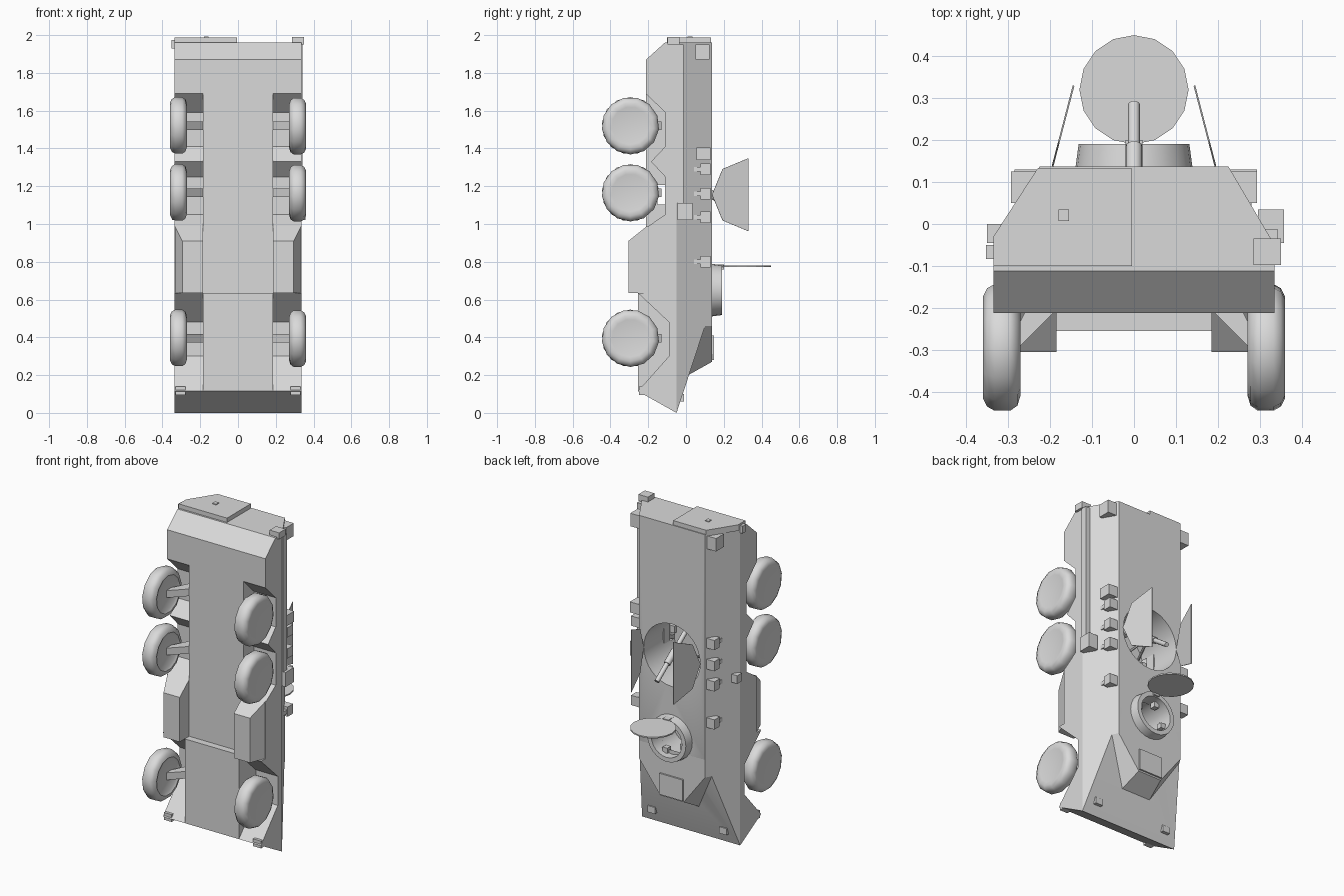
import bpy, bmesh, math
from mathutils import Vector, Matrix

if "Cube" in bpy.data.objects:
    bpy.data.objects.remove(bpy.data.objects["Cube"])

mat = bpy.data.materials.new("light_grey")
mat.diffuse_color = (0.7, 0.7, 0.7, 1)
mat.use_nodes = True
mat.node_tree.nodes["Principled BSDF"].inputs["Base Color"].default_value = mat.diffuse_color


def finish(name, bm):
    bmesh.ops.recalc_face_normals(bm, faces=bm.faces)
    me = bpy.data.meshes.new(name)
    bm.to_mesh(me)
    bm.free()
    me.materials.append(mat)
    ob = bpy.data.objects.new(name, me)
    bpy.context.collection.objects.link(ob)
    return ob


def solid(name, pts, both=False):
    """Convex solid around points; both=True adds the x-mirrored points."""
    bm = bmesh.new()
    for x, y, z in pts:
        bm.verts.new((x, y, z))
        if both:
            bm.verts.new((-x, y, z))
    bmesh.ops.convex_hull(bm, input=bm.verts)
    bmesh.ops.dissolve_limit(bm, angle_limit=0.01, verts=bm.verts, edges=bm.edges)
    return finish(name, bm)


def box(name, x, y, z):
    return solid(name, [(a, b, c) for a in x for b in y for c in z])


def prism(name, profile, x0, x1):
    """Extrude a (y, z) profile along x."""
    bm = bmesh.new()
    f = bm.faces.new([bm.verts.new((x0, y, z)) for y, z in profile])
    r = bmesh.ops.extrude_face_region(bm, geom=[f])
    verts = [v for v in r["geom"] if isinstance(v, bmesh.types.BMVert)]
    bmesh.ops.translate(bm, verts=verts, vec=(x1 - x0, 0, 0))
    return finish(name, bm)


def lathe(name, profile, centre, axis, n, closed=False):
    """Spin (radius, height) points round an axis through centre."""
    bm = bmesh.new()
    vs = [bm.verts.new((r, 0, h)) for r, h in profile]
    es = [bm.edges.new(p) for p in zip(vs, vs[1:])]
    if closed:
        es.append(bm.edges.new((vs[-1], vs[0])))
    bmesh.ops.spin(bm, geom=vs + es, cent=(0, 0, 0), axis=(0, 0, 1),
                   angle=math.tau, steps=n, use_duplicate=False)
    bmesh.ops.remove_doubles(bm, verts=bm.verts, dist=1e-5)
    rot = Vector((0, 0, 1)).rotation_difference(Vector(axis)).to_matrix().to_4x4()
    bmesh.ops.transform(bm, matrix=Matrix.Translation(centre) @ rot, verts=bm.verts)
    return finish(name, bm)


def rod(name, a, b, r, n=8):
    a, b = Vector(a), Vector(b)
    L = (b - a).length
    return lathe(name, [(0, 0), (r, 0), (r, L), (0, L)], a, (b - a).normalized(), n)


def smooth(ob, deg=40):
    bpy.ops.object.select_all(action='DESELECT')
    ob.select_set(True)
    bpy.context.view_layer.objects.active = ob
    bpy.ops.object.shade_smooth_by_angle(angle=math.radians(deg))


# Hull: sloped upper body, central belly
upper = solid("upper_hull", [(.335, -.05, 0), (.335, -.05, 1.96), (.225, .137, 1.96),
                             (.225, .137, .57)], True)
belly = prism("belly", [(-.05, 0), (-.255, .115), (-.255, .635), (-.212, .635),
                        (-.212, 1.87), (-.112, 1.96), (-.05, 1.96)], -.185, .185)
solid("driver_housing", [(.225, .137, .57), (.225, .137, .46), (.248, .098, .46),
                         (.08, .137, .27), (.10, .012, .2)], True)
box("driver_hatch", (-.08, .08), (.13, .147), (.28, .41))

# Side skirts with wheel arches and side lockers
ARCH = [(-.05, 0), (-.255, .115), (-.09, .30), (-.09, .48), (-.255, .635), (-.212, .635),
        (-.212, .98), (-.11, 1.05), (-.11, 1.25), (-.185, 1.33), (-.11, 1.41),
        (-.11, 1.59), (-.212, 1.69), (-.212, 1.87), (-.112, 1.96), (-.05, 1.96)]
for s, side in ((1, "right"), (-1, "left")):
    prism("wheel_arch_" + side, ARCH, s * .185, s * .335)
    solid("side_locker_" + side, [(s * x, y, z) for x, y, z in (
        (.185, -.305, .635), (.295, -.305, .635), (.185, -.305, .91), (.295, -.305, .91),
        (.185, -.205, .635), (.335, -.205, .635), (.185, -.205, .99), (.335, -.205, .99))])

    # Wheels and suspension arms
    for i, z in enumerate((.395, 1.165, 1.52)):
        w = lathe(f"wheel_{side}_{i + 1}",
                  [(0, .01), (.10, .01), (.115, 0), (.14, .008), (.152, .025), (.152, .062),
                   (.142, .08), (.122, .09), (.10, .086), (0, .08)],
                  (s * .27, -.294, z), (s, 0, 0), 13)
        smooth(w)
        solid(f"suspension_arm_{side}_{i + 1}",
              [(s * x, y, z + d) for d in (-.022, .022) for x, y in
               ((.17, -.13), (.17, -.19), (.22, -.13), (.29, -.27), (.29, -.31))])

    # Grenade launchers along the upper side
    for i, z in enumerate((.80, 1.035, 1.16, 1.29)):
        box(f"launcher_{side}_{i + 1}", (s * .23, s * .285), (.078, .13), (z - .03, z + .03))
        box(f"launcher_mount_{side}_{i + 1}", (s * .24, s * .28), (.042, .08),
            (z - .012, z + .012))
    box("rear_lamp_" + side, (s * .23, s * .293), (.05, .125), (1.87, 1.95))
    box("headlight_" + side, (s * .22, s * .27), (-.05, -.01), (.06, .10))
    box("tow_block_" + side, (s * .278, s * .332), (-.25, -.19), (.095, .14))

    # Mortar hatch flaps: half discs hinged at the roof, leaning inward
    bm = bmesh.new()
    rows = []
    for k in range(9):
        a = math.pi * k / 8
        t = 1 - math.sin(a)
        rows.append(bm.verts.new((s * (.192 - .05 * (1 - t)), .137 + .19 * (1 - t),
                                  1.155)))
    bm.clear()
    for k in range(5):
        a = math.pi * k / 4
        h = 1 - math.sin(a)
        bm.verts.new((s * (.192 - .05 * h), .137 + .192 * h, 1.155 - .193 * math.cos(a)))
    f = bm.faces.new(list(bm.verts))
    r = bmesh.ops.extrude_face_region(bm, geom=[f])
    bmesh.ops.translate(bm, vec=(s * .004, .001, 0),
                        verts=[v for v in r["geom"] if isinstance(v, bmesh.types.BMVert)])
    finish("mortar_hatch_flap_" + side, bm)

# Right-side extras
box("periscope_box", (.23, .293), (.055, .13), (1.34, 1.405))
box("side_rail", (.30, .342), (-.05, -.012), (1.11, 1.95))
box("exhaust_box", (.295, .357), (-.045, .035), (1.02, 1.11))
box("rear_step", (.285, .35), (-.098, -.035), (1.95, 1.99))
# Left-side extras
box("side_lamp", (-.35, -.31), (-.045, 0), (1.02, 1.07))
box("rear_marker", (-.352, -.33), (-.083, -.05), (1.93, 1.975))

# Rear door plate with handle
solid("rear_door", [(x, y, z) for z in (1.95, 1.987) for x, y in (
    (-.005, -.1), (-.335, -.1), (-.335, -.03), (-.23, .132), (-.005, .132))])
box("door_handle", (-.18, -.155), (.007, .035), (1.98, 1.992))

# Commander's cupola and raised lid
smooth(lathe("cupola_ring", [(.14, .13), (.132, .19), (.105, .19), (.105, .10)],
             (0, 0, .65), (0, 1, 0), 24, True), 30)
lathe("cupola_lid", [(0, 0), (.13, 0), (.13, .008), (0, .008)], (0, .32, .772), (0, 0, 1), 16)
box("lid_hinge", (-.02, .02), (.15, .20), (.76, .785))
for i in range(4):
    a = math.tau * i / 4 + .4
    x, z = .09 * math.cos(a), .65 + .09 * math.sin(a)
    box(f"cupola_sight_{i + 1}", (x - .016, x + .016), (.12, .155), (z - .016, z + .016))

# Openings cut through roof
cuts = []
for name, r, z, floor in (("mortar_pit_cutter", .193, 1.155, -.15),
                          ("cupola_cutter", .11, .65, -.03)):
    c = lathe(name, [(0, floor), (r, floor), (r, .3), (0, .3)], (0, 0, z), (0, 1, 0), 32)
    c.hide_render = True
    cuts.append(c)
for ob in (upper, belly):
    for c in cuts:
        m = ob.modifiers.new(c.name, 'BOOLEAN')
        m.operation, m.object, m.solver = 'DIFFERENCE', c, 'EXACT'
        bpy.context.view_layer.objects.active = ob
        bpy.ops.object.modifier_apply(modifier=m.name)
for c in cuts:
    bpy.data.objects.remove(c)
smooth(upper, 20)
smooth(belly, 20)

# Mortar in the pit
a, b = Vector((0, -.07, 1.305)), Vector((0, .285, 1.05))
smooth(rod("mortar_barrel", a, b, .014, 12))
smooth(rod("mortar_collar", a.lerp(b, .5), a.lerp(b, .72), .02, 12))
rod("mortar_base", a - Vector((0, .05, -.0)), a + Vector((0, .01, 0)), .04, 12)
for s, side in ((1, "right"), (-1, "left")):
    rod("mortar_leg_" + side, a.lerp(b, .55), (s * .09, -.15, 1.05), .008)
